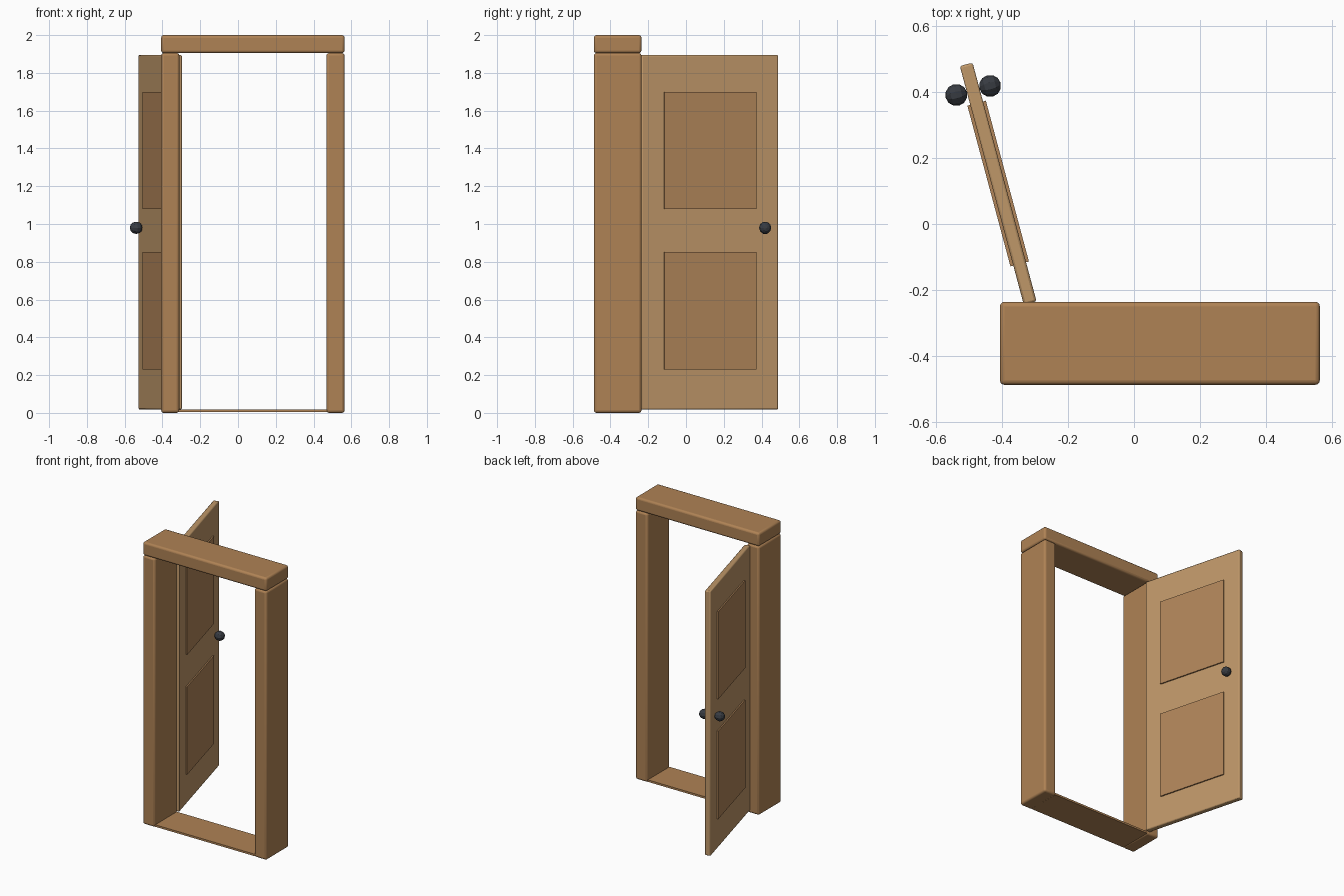
import bpy
from math import radians
from mathutils import Matrix, Vector

if "Cube" in bpy.data.objects:
    bpy.data.objects.remove(bpy.data.objects["Cube"])


def material(name, rgb):
    m = bpy.data.materials.new(name)
    m.diffuse_color = (*rgb, 1)
    m.use_nodes = True
    m.node_tree.nodes["Principled BSDF"].inputs["Base Color"].default_value = m.diffuse_color
    return m


FRAME = material("frame_wood", (0.43, 0.225, 0.09))
DOOR = material("door_wood", (0.52, 0.31, 0.14))
PANEL = material("panel_wood", (0.44, 0.235, 0.10))
METAL = material("dark_metal", (0.04, 0.045, 0.055))

# Leaf frame: local x is the door thickness, local y runs from hinge to latch
SWING = Matrix.Translation((-0.315, -0.24, 0)) @ Matrix.Rotation(radians(15), 4, 'Z')


def box(name, lo, hi, mat, bevel=0, segments=2, place=Matrix()):
    lo, hi = Vector(lo), Vector(hi)
    bpy.ops.mesh.primitive_cube_add(size=1)
    ob = bpy.context.object
    ob.name = name
    ob.data.transform(Matrix.Translation((lo + hi) / 2) @ Matrix.Diagonal((*(hi - lo), 1)))
    ob.matrix_world = place
    ob.data.materials.append(mat)
    if bevel:
        mod = ob.modifiers.new("rounded_edges", 'BEVEL')
        mod.width = bevel
        mod.segments = segments
        bpy.ops.object.shade_smooth_by_angle(angle=radians(40))
    return ob


# Frame: two jambs, head and thin threshold
Y0, Y1 = -0.488, -0.236
for side, x0, x1 in (("left", -0.407, -0.311), ("right", 0.468, 0.564)):
    box(side + "_jamb", (x0, Y0, 0), (x1, Y1, 1.905), FRAME, 0.014, 3)
box("head", (-0.407, Y0, 1.905), (0.564, Y1, 2.0), FRAME, 0.014, 3)
box("threshold", (-0.315, Y0 + 0.005, 0.004), (0.472, Y1 - 0.005, 0.018), FRAME)

# Door leaf, standing open
box("door_leaf", (-0.02, 0, 0.018), (0.02, 0.75, 1.895), DOOR, 0.007, 2, SWING)

# Raised panels showing on both faces
for name, z0, z1 in (("lower_panel", 0.23, 0.853), ("upper_panel", 1.08, 1.70)):
    box(name, (-0.029, 0.123, z0), (0.029, 0.628, z1), PANEL, place=SWING)

# Faceted knobs, one per face
for name, s in (("outer_knob", -1), ("inner_knob", 1)):
    bpy.ops.mesh.primitive_uv_sphere_add(segments=10, ring_count=6, radius=0.0335)
    knob = bpy.context.object
    knob.name = name
    knob.matrix_world = (SWING @ Matrix.Translation((s * 0.053, 0.668, 0.98))
                         @ Matrix.Rotation(radians(90), 4, 'Y'))
    knob.data.materials.append(METAL)
